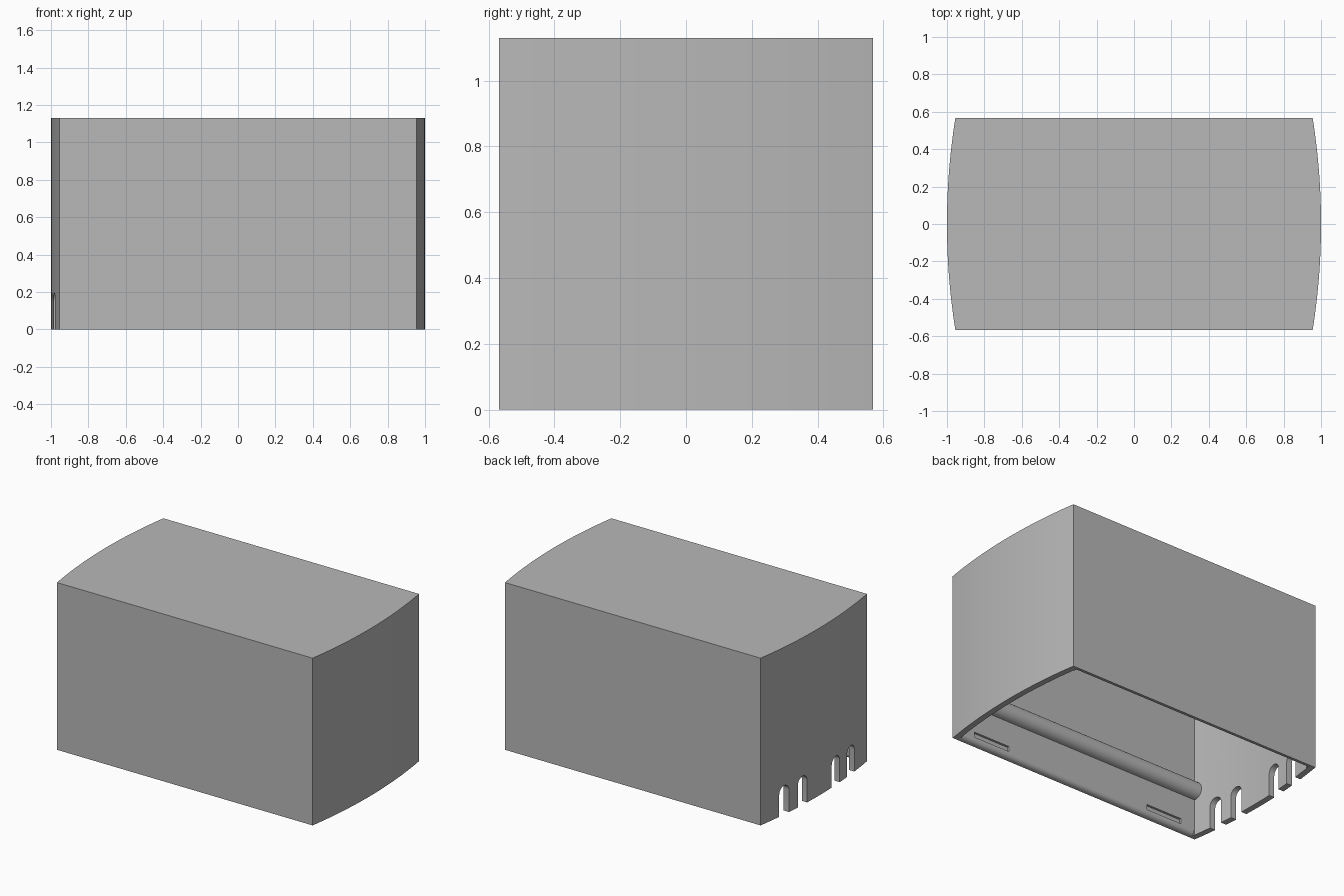
import bpy, bmesh, math
from mathutils import Vector

if "Cube" in bpy.data.objects:
    bpy.data.objects.remove(bpy.data.objects["Cube"], do_unlink=True)

HALF_X, HALF_Y, HEIGHT, WALL, BULGE = 0.955, 0.568, 1.13, 0.04, 0.045
IN_X, IN_Y = HALF_X - WALL, HALF_Y - WALL

grey = bpy.data.materials.new("light_grey")
grey.use_nodes = True
colour = (0.48, 0.48, 0.48, 1)
grey.diffuse_color = colour
grey.node_tree.nodes["Principled BSDF"].inputs["Base Color"].default_value = colour


def prism(name, points, offset):
    """Extrude a closed outline of 3D points by an offset vector."""
    bm = bmesh.new()
    face = bm.faces.new([bm.verts.new(p) for p in points])
    new = bmesh.ops.extrude_face_region(bm, geom=[face])["geom"]
    verts = [v for v in new if isinstance(v, bmesh.types.BMVert)]
    bmesh.ops.translate(bm, verts=verts, vec=Vector(offset))
    bmesh.ops.recalc_face_normals(bm, faces=bm.faces)
    mesh = bpy.data.meshes.new(name)
    bm.to_mesh(mesh)
    bm.free()
    obj = bpy.data.objects.new(name, mesh)
    bpy.context.collection.objects.link(obj)
    mesh.materials.append(grey)
    return obj


def bowed_outline(inset, z, steps=24):
    """Rectangle seen from above whose short ends bow outward."""
    radius = (HALF_Y ** 2 + BULGE ** 2) / (2 * BULGE)
    centre = HALF_X + BULGE - radius
    r, hy = radius - inset, HALF_Y - inset
    ys = [hy * (2 * i / steps - 1) for i in range(steps + 1)]
    end = [(centre + math.sqrt(r * r - y * y), y) for y in ys]
    return [(x, y, z) for x, y in end] + [(-x, -y, z) for x, y in end]


def select_only(obj):
    bpy.ops.object.select_all(action="DESELECT")
    obj.select_set(True)
    bpy.context.view_layer.objects.active = obj


def carve(target, cutter):
    cutter.hide_render = True
    mod = target.modifiers.new("carve", "BOOLEAN")
    mod.operation, mod.solver, mod.object = "DIFFERENCE", "EXACT", cutter
    select_only(target)
    bpy.ops.object.modifier_apply(modifier=mod.name)
    bpy.data.objects.remove(cutter, do_unlink=True)


# Hollow shell, open underneath
shell = prism("cover_shell", bowed_outline(0, 0), (0, 0, HEIGHT))
carve(shell, prism("cavity_cutter", bowed_outline(WALL, -0.1), (0, 0, HEIGHT - WALL + 0.1)))

# Rounded inner lips and shallow clip recesses on both long walls
lip = 0.03
for side in (-1, 1):
    arc = [math.radians(a) for a in range(0, 91, 15)]
    flare = [(-IN_X, side * (IN_Y + lip - lip * math.sin(a)), lip - lip * math.cos(a)) for a in arc]
    flare += [(-IN_X, side * (IN_Y - 0.05), lip), (-IN_X, side * (IN_Y - 0.05), -0.05),
              (-IN_X, side * (IN_Y + lip), -0.05)]
    carve(shell, prism("lip_cutter", flare, (2 * IN_X, 0, 0)))
    for x in (-0.815, 0.545):
        y0, y1 = side * (IN_Y - 0.05), side * (IN_Y + 0.015)
        recess = [(x, y0, 0.04), (x, y1, 0.04), (x, y1, 0.075), (x, y0, 0.075)]
        carve(shell, prism("recess_cutter", recess, (0.27, 0, 0)))

# Four round-topped cable slots through one end
slot_r, slot_top = 0.046, 0.195
for y in (-0.355, -0.177, 0.177, 0.355):
    arc = [math.pi * i / 12 for i in range(13)]
    slot = [(-1.1, y + slot_r * math.cos(a), slot_top - slot_r + slot_r * math.sin(a)) for a in arc]
    slot += [(-1.1, y - slot_r, -0.05), (-1.1, y + slot_r, -0.05)]
    carve(shell, prism("slot_cutter", slot, (0.3, 0, 0)))

# Half-round stiffening ridges along the inside of the long walls
parts = [shell]
for side, name in ((-1, "front_inner_ridge"), (1, "back_inner_ridge")):
    arc = [math.pi * i / 16 for i in range(17)]
    half = [(-0.93, side * (IN_Y - 0.057 * math.sin(a)), 0.305 + 0.06 * math.cos(a)) for a in arc]
    parts.append(prism(name, half, (1.86, 0, 0)))

for part in parts:
    select_only(part)
    bpy.ops.object.shade_smooth_by_angle(angle=math.radians(30))
